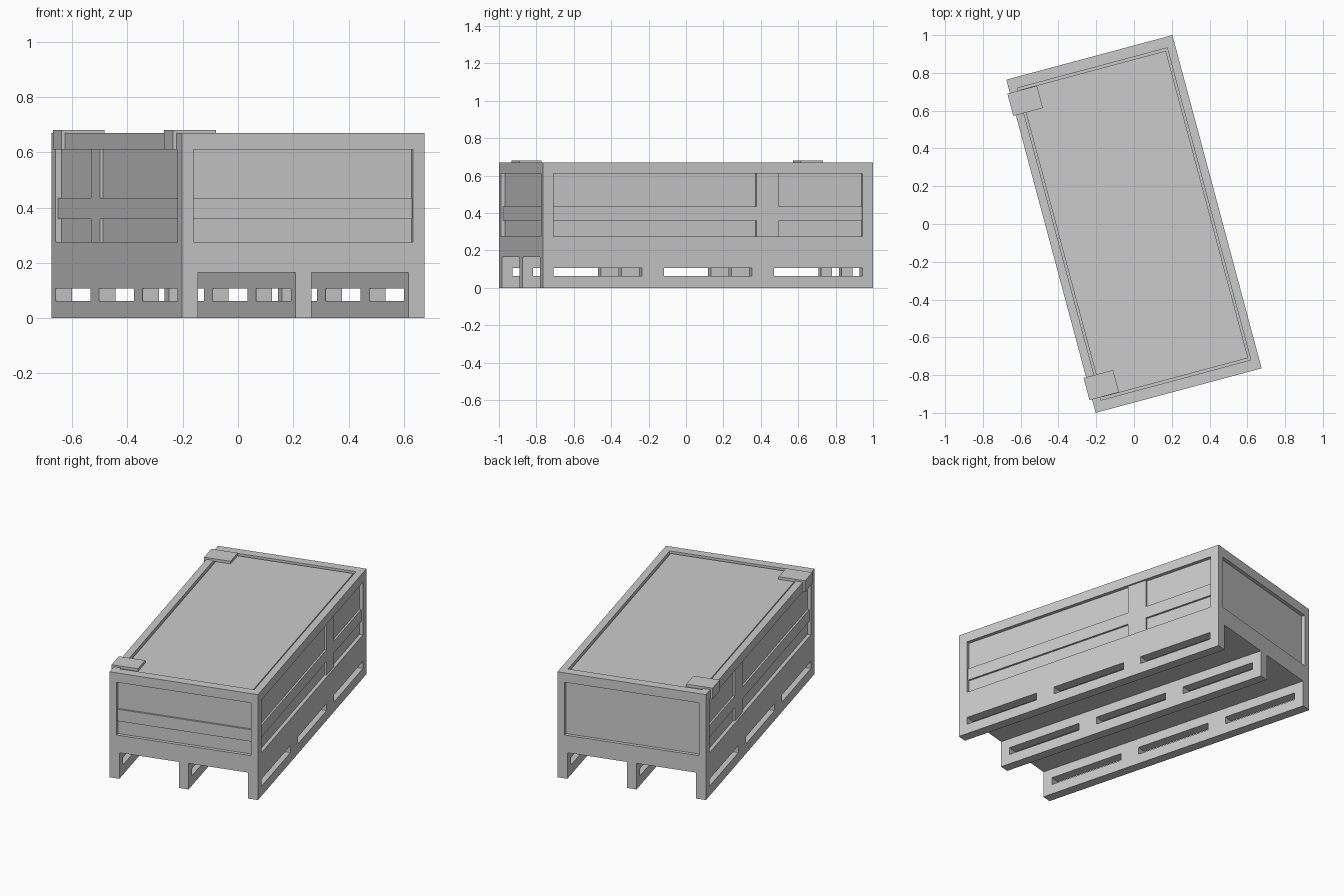
import bpy, bmesh
from math import radians
from mathutils import Matrix

if "Cube" in bpy.data.objects:
    bpy.data.objects.remove(bpy.data.objects["Cube"])

TURN = Matrix.Rotation(radians(15), 4, 'Z')   # whole crate is turned about z
HW, HL, TOP = 0.455, 0.913, 0.67              # half width, half length, body height
DEEP, STEP = 0.022, 0.010                     # pane depth, bar depth


def boxes(name, spans):
    """One object from boxes given as (x0, x1, y0, y1, z0, z1)."""
    bm = bmesh.new()
    for x0, x1, y0, y1, z0, z1 in spans:
        m = (Matrix.Translation(((x0 + x1) / 2, (y0 + y1) / 2, (z0 + z1) / 2))
             @ Matrix.Diagonal((x1 - x0, y1 - y0, z1 - z0, 1)))
        bmesh.ops.create_cube(bm, size=1, matrix=TURN @ m)
    me = bpy.data.meshes.new(name)
    bm.to_mesh(me)
    bm.free()
    ob = bpy.data.objects.new(name, me)
    bpy.context.collection.objects.link(ob)
    return ob


def cut(target, spans):
    """Subtract a set of separate boxes from the target."""
    cutter = boxes("cutter", spans)
    cutter.hide_render = True
    mod = target.modifiers.new("cut", 'BOOLEAN')
    mod.operation, mod.solver, mod.object = 'DIFFERENCE', 'EXACT', cutter
    bpy.context.view_layer.objects.active = target
    bpy.ops.object.modifier_apply(modifier=mod.name)
    bpy.data.objects.remove(cutter)


body = boxes("crate_body", [(-HW, HW, -HL, HL, 0, TOP)])

# Fork tunnels between the three runners
cut(body, [(-0.394, -0.03, -1, 1, -0.1, 0.165), (0.03, 0.394, -1, 1, -0.1, 0.165)])

# Slots through all runners
cut(body, [(-1, 1, c - 0.244, c + 0.244, 0.062, 0.107) for c in (-0.61, 0, 0.61)])

# Shallow recesses leaving the bars, then deeper panes between the bars
Z0, Z1 = 0.275, 0.61
rows = ((Z0, 0.36), (0.435, Z1))
cols = ((-0.855, 0.27), (0.396, 0.855))
PX, PY = 0.411, 0.855


def side(s, depth):
    return tuple(sorted((s * (HW - depth), s * (HW + 0.1))))


cut(body, [(*side(s, STEP), -PY, PY, Z0, Z1) for s in (-1, 1)]
    + [(-PX, PX, -HL - 0.1, -HL + STEP, Z0, Z1),
       (-PX, PX, HL - DEEP, HL + 0.1, Z0, Z1),
       (-PX, PX, -PY, PY, TOP - DEEP, TOP + 0.1)])
cut(body, [(*side(s, DEEP), *c, *r) for s in (-1, 1) for c in cols for r in rows]
    + [(-PX, PX, -HL - 0.1, -HL + DEEP, *r) for r in rows])

# Lid panel sitting in the top recess with a gap around it
boxes("lid_panel", [(-0.4, 0.4, -0.842, 0.842, TOP - DEEP - 0.005, TOP - 0.008)])

# Hinge brackets folded over the left top edge
for name, y0, y1 in (("front_bracket", -0.84, -0.718), ("back_bracket", 0.718, 0.84)):
    boxes(name, [(-0.469, -0.307, y0, y1, TOP - 0.006, 0.681),
                 (-0.469, -HW, y0, y1, Z1, TOP - 0.006)])
